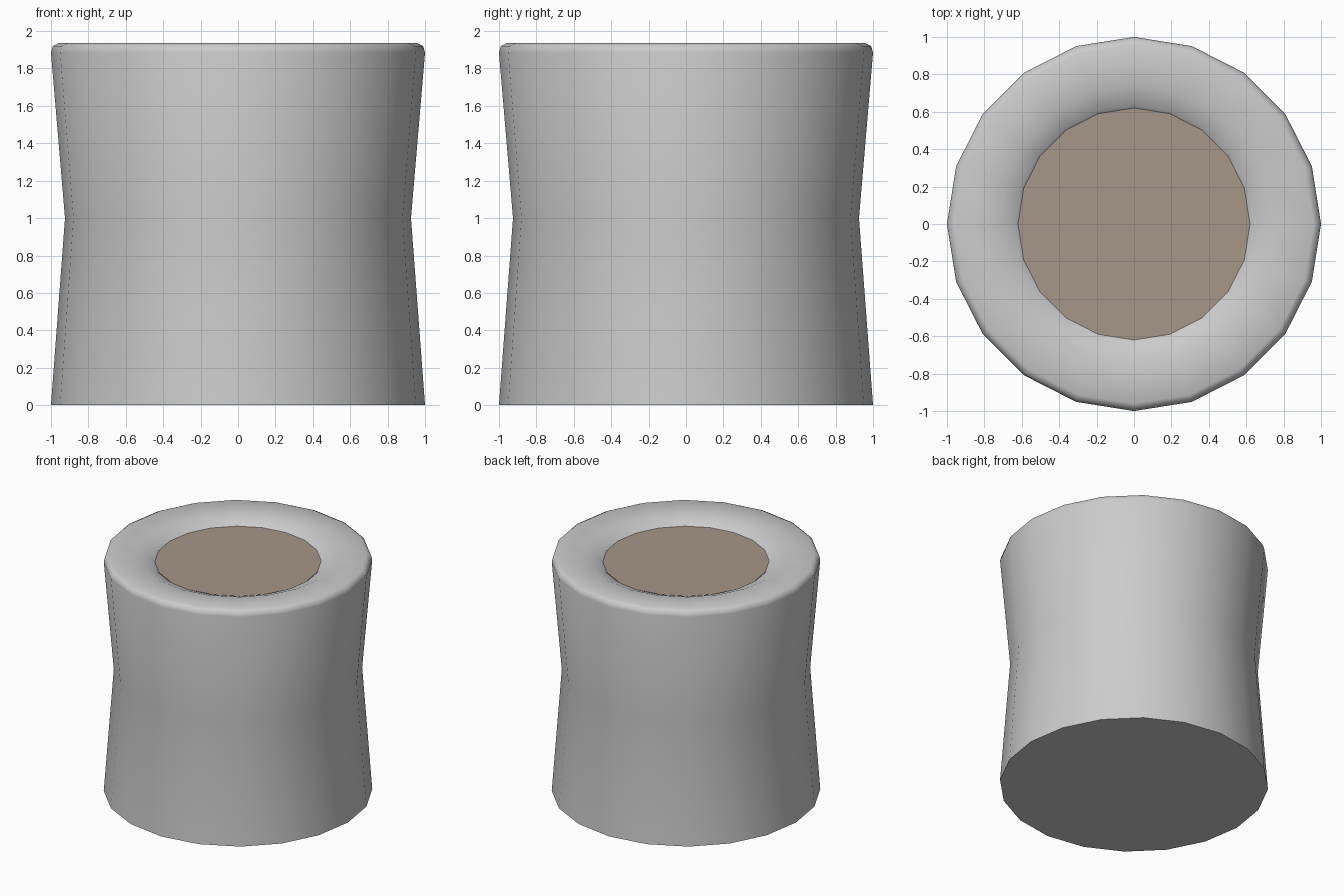
import bpy, bmesh
from math import cos, sin, tau, radians

if "Cube" in bpy.data.objects:
    bpy.data.objects.remove(bpy.data.objects["Cube"])

SIDES = 20


def lathe(name, profile, cap_start=False, cap_end=False):
    """Revolve (radius, z) points, listed bottom-outside to inside."""
    bm = bmesh.new()
    rings = [[bm.verts.new((r * cos(tau * i / SIDES), r * sin(tau * i / SIDES), z))
              for i in range(SIDES)] for r, z in profile]
    for a, b in zip(rings, rings[1:]):
        for i in range(SIDES):
            j = (i + 1) % SIDES
            bm.faces.new((a[i], a[j], b[j], b[i]))
    if cap_start:
        bm.faces.new(rings[0][::-1])
    if cap_end:
        bm.faces.new(rings[-1])
    mesh = bpy.data.meshes.new(name)
    bm.to_mesh(mesh)
    bm.free()
    obj = bpy.data.objects.new(name, mesh)
    bpy.context.collection.objects.link(obj)
    return obj


# Pot: waisted wall, rounded rim, sloped inner lip
pot = lathe("pot", [(1.0, 0), (0.925, 1.0), (1.0, 1.885), (0.99, 1.92), (0.96, 1.935),
                    (0.74, 1.93), (0.68, 1.905), (0.635, 1.888), (0.615, 1.87)],
            cap_start=True)
bpy.context.view_layer.objects.active = pot
pot.select_set(True)
bpy.ops.object.shade_smooth_by_angle(angle=radians(65))

# Soil: flat disc filling the opening
soil = lathe("soil", [(0.62, 1.878)], cap_end=True)
brown = bpy.data.materials.new("soil_brown")
brown.diffuse_color = (0.38, 0.31, 0.25, 1)
brown.use_nodes = True
brown.node_tree.nodes["Principled BSDF"].inputs["Base Color"].default_value = brown.diffuse_color
soil.data.materials.append(brown)
